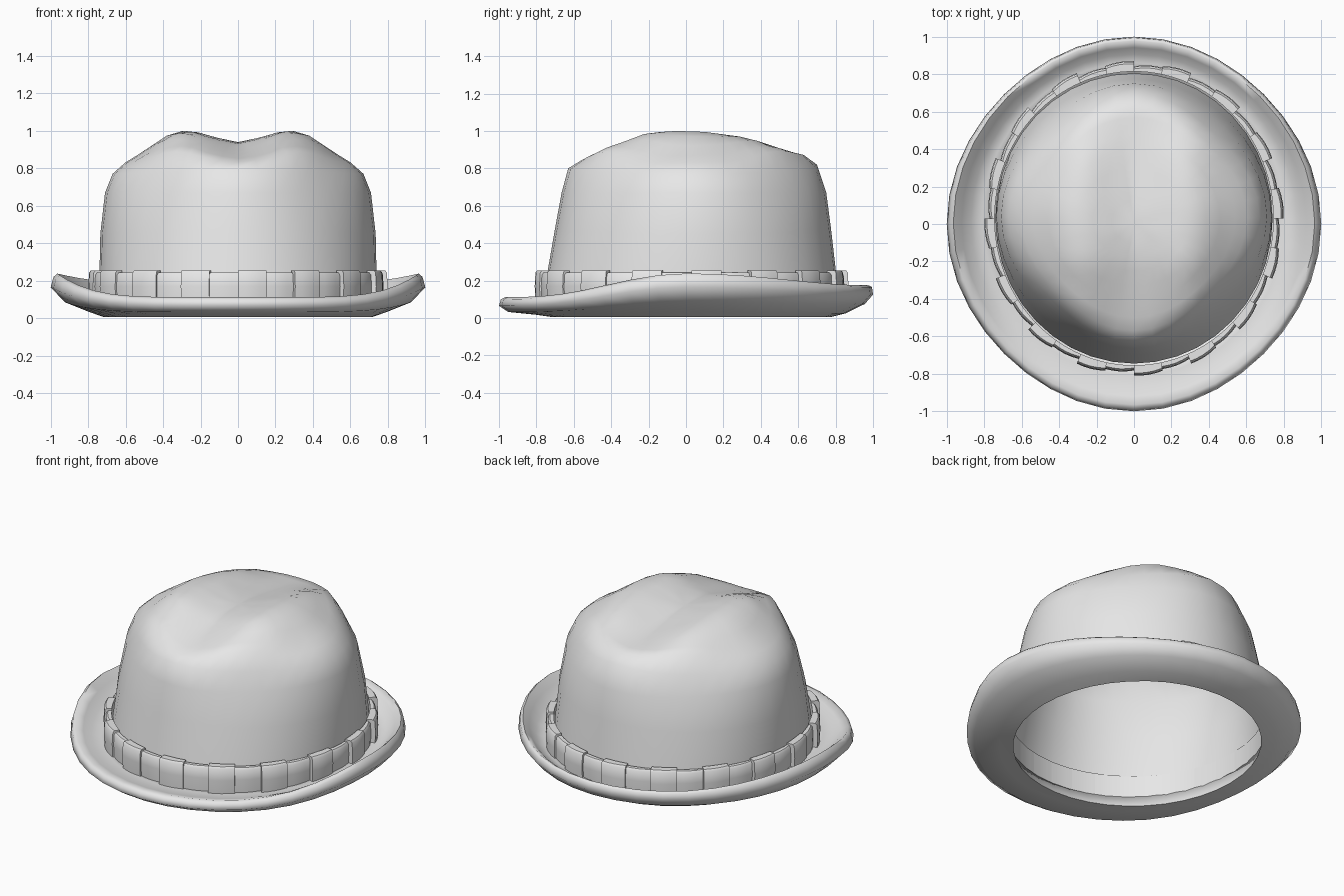
import bpy, bmesh, math

if "Cube" in bpy.data.objects:
    bpy.data.objects.remove(bpy.data.objects["Cube"])

felt = bpy.data.materials.new("pale_grey_felt")
felt.diffuse_color = (0.8, 0.8, 0.8, 1)
felt.use_nodes = True
felt.node_tree.nodes["Principled BSDF"].inputs["Base Color"].default_value = felt.diffuse_color
SEG = 40


def mix3(a, side, front, back, pf=1, pb=1):
    """Blend side, front and back values around the hat."""
    end, p = (front, pf) if math.sin(a) < 0 else (back, pb)
    return end + (side - end) * abs(math.cos(a)) ** p


def lookup(points, v):
    """Linear interpolation along a short profile."""
    if v <= points[0][0]:
        return points[0][1]
    for (a, za), (b, zb) in zip(points, points[1:]):
        if v <= b:
            return za + (zb - za) * (v - a) / (b - a)
    return points[-1][1]


def make_object(name, bm, angle):
    bmesh.ops.recalc_face_normals(bm, faces=bm.faces)
    me = bpy.data.meshes.new(name)
    bm.to_mesh(me)
    bm.free()
    ob = bpy.data.objects.new(name, me)
    bpy.context.collection.objects.link(ob)
    me.materials.append(felt)
    bpy.ops.object.select_all(action='DESELECT')
    bpy.context.view_layer.objects.active = ob
    ob.select_set(True)
    bpy.ops.object.shade_smooth_by_angle(angle=math.radians(angle))
    return ob


def bridge(bm, a, b):
    n = len(a)
    for i in range(n):
        j = (i + 1) % n
        bm.faces.new((a[i], a[j], b[j], b[i]))


angles = [2 * math.pi * i / SEG for i in range(SEG)]

# Crown top: twin ridges across the width, one long arch from front to back
across = [(0, 0.94), (0.12, 0.965), (0.24, 1.0), (0.30, 1.0), (0.385, 0.975),
          (0.54, 0.88), (0.60, 0.84), (0.67, 0.77)]
along = [(-0.63, 0.80), (-0.57, 0.86), (-0.42, 0.93), (-0.2, 0.99), (-0.05, 1.0),
         (0.1, 0.995), (0.4, 0.955), (0.63, 0.885), (0.70, 0.82)]


def crown_height(x, y):
    ax = abs(x)
    drop = 1 - lookup(across, ax)
    if ax < 0.27:                                # crease fades out front and back
        drop *= max(0, min(1, (0.70 - abs(y)) / 0.3))
    dent = 0.02 * math.exp(-((ax - 0.53) / 0.1) ** 2 - ((y + 0.15) / 0.2) ** 2)
    return lookup(along, y) - drop - dent


# Crown rings: half width, front y, back y, diagonal squeeze, then wall heights
# or a diagonal drop
walls = [
    (0.74, -0.745, 0.805, 0.0, (0.22, 0.22, 0.22)),
    (0.735, -0.70, 0.775, 0.02, (0.45, 0.48, 0.48)),
    (0.71, -0.665, 0.75, 0.05, (0.67, 0.67, 0.67)),
    (0.67, -0.63, 0.70, 0.07, (0.77, 0.80, 0.82)),
]
caps = [
    (0.60, -0.57, 0.63, 0.06, 0.03), (0.54, -0.50, 0.57, 0.05, 0.025),
    (0.46, -0.42, 0.48, 0.03, 0.012), (0.385, -0.33, 0.39, 0, 0),
    (0.30, -0.25, 0.30, 0, 0), (0.22, -0.18, 0.21, 0, 0), (0.12, -0.10, 0.12, 0, 0),
]
bm = bmesh.new()
prev = None
for rx, yf, yb, squeeze, info in walls + caps:
    cy, ry = (yf + yb) / 2, (yb - yf) / 2
    ring = []
    for a in angles:
        diag = math.sin(2 * a) ** 2
        k = 1 - squeeze * diag
        x, y = k * rx * math.cos(a), cy + k * ry * math.sin(a)
        if isinstance(info, tuple):
            z = mix3(a, *info)
        else:
            z = crown_height(x, y) - info * diag
        ring.append(bm.verts.new((x, y, z)))
    if prev:
        bridge(bm, prev, ring)
    prev = ring
tip = bm.verts.new((0, 0.01, 0.94))
for i in range(SEG):
    bm.faces.new((prev[i], prev[(i + 1) % SEG], tip))
make_object("crown", bm, 80)

# Brim: rounded curled section, lifted at the sides, around an open head hole
bm = bmesh.new()
rings = []
COUNT = 10
for k in range(COUNT):
    ring = []
    for a in angles:
        def m(s, f, b):
            return mix3(a, s, f, b, 6, 4)
        lift = m(0.238, 0.112, 0.175)
        flat = m(0.11, 0.085, 0.10)
        r, z = [
            (0.75, flat), (0.81, flat), (0.87, flat + (lift - flat) * 0.2),
            (0.92, flat + (lift - flat) * 0.65),
            (m(0.965, 0.965, 0.97), lift),
            (m(0.985, 0.99, 0.992), m(0.22, 0.10, 0.165)),
            (1.0, m(0.165, 0.065, 0.125)),
            (m(0.925, 0.95, 0.94), m(0.085, 0.032, 0.075)),
            (0.80, m(0.035, 0.017, 0.025)),
            (0.715, 0.005),
        ][k]
        w = min(1, (1 - r) / 0.22)               # head hole sits slightly back
        s = 1 - 0.02 * (1 - w) * math.sin(2 * a) ** 2
        ring.append(bm.verts.new((s * r * math.cos(a),
                                  0.03 * w + s * (r + 0.03 * w) * math.sin(a), z)))
    rings.append(ring)
for k in range(COUNT):
    bridge(bm, rings[k], rings[(k + 1) % COUNT])
make_object("brim", bm, 75)

# Hat band: overlapping pleats, alternately raised and recessed
bm = bmesh.new()
PLEATS = 32
for p in range(PLEATS):
    raised = p % 2 == 0
    out0, out1 = (0.055, 0.045) if raised else (0.036, 0.028)
    top = 0.255 if raised else 0.243
    sections = []
    for s in range(5):
        t = s / 4
        a = 2 * math.pi * (p + t) / PLEATS + math.pi / 2
        out = out0 + (out1 - out0) * t + 0.005 * math.sin(math.pi * t)
        sec = []
        for d, z in ((0.004, 0.08), (out, 0.08), (out + 0.004, 0.17),
                     (out, top - 0.012), (out - 0.01, top), (0.004, top)):
            sec.append(bm.verts.new(((0.74 + d) * math.cos(a),
                                     0.03 + (0.78 + d) * math.sin(a), z)))
        sections.append(sec)
    for s in range(4):
        bridge(bm, sections[s], sections[s + 1])
    bm.faces.new(sections[0])
    bm.faces.new(sections[-1])
make_object("hat_band", bm, 45)
